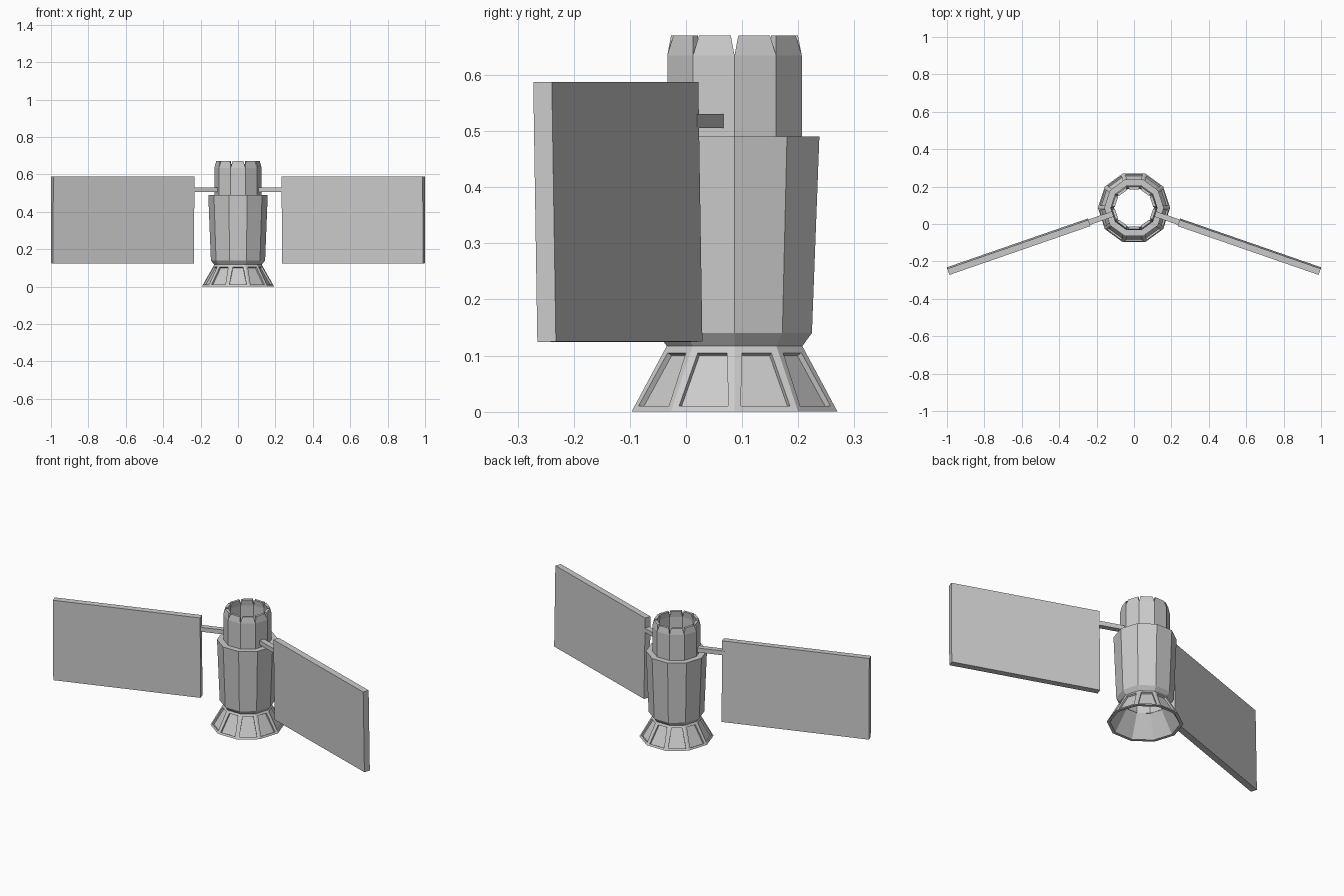
import bpy, bmesh
from math import sin, cos, pi, radians
from mathutils import Matrix, Vector

if "Cube" in bpy.data.objects:
    bpy.data.objects.remove(bpy.data.objects["Cube"])

SIDES = 10
AXIS_Y = 0.0865      # body axis sits behind the origin


def finish(bm, name):
    bmesh.ops.recalc_face_normals(bm, faces=bm.faces)
    mesh = bpy.data.meshes.new(name)
    bm.to_mesh(mesh)
    bm.free()
    obj = bpy.data.objects.new(name, mesh)
    bpy.context.collection.objects.link(obj)
    return obj


def polar(r, a, z):
    return Vector((r * cos(a), AXIS_Y + r * sin(a), z))


def ring_solid(profile):
    """Sweep a closed (radius, z) profile round the axis in flat sides."""
    bm = bmesh.new()
    rings = [[bm.verts.new(polar(r, 2 * pi * i / SIDES, z)) for r, z in profile]
             for i in range(SIDES)]
    n = len(profile)
    for i in range(SIDES):
        a, b = rings[i], rings[(i + 1) % SIDES]
        for j in range(n):
            k = (j + 1) % n
            bm.faces.new((a[j], b[j], b[k], a[k]))
    bmesh.ops.recalc_face_normals(bm, faces=bm.faces)
    return bm


# flared skirt with a recessed window in every outer face
bm = ring_solid([(0.193, 0), (0.127, 0.117), (0.109, 0.117), (0.176, 0)])
bm.normal_update()
outer = [f for f in bm.faces if f.normal.z > 0.1 and f.normal.z < 0.9
         and f.normal.dot(f.calc_center_median() - Vector((0, AXIS_Y, 0))) > 0]
bmesh.ops.inset_individual(bm, faces=outer, thickness=0.018)
bmesh.ops.inset_individual(bm, faces=outer, thickness=0.0005, depth=-0.010)
finish(bm, "flared_skirt")

# main body, slightly wider at the top
finish(ring_solid([(0.127, 0.117), (0.145, 0.14), (0.159, 0.49),
                   (0.107, 0.49), (0.107, 0.117)]), "main_body")

# upper tube
finish(ring_solid([(0.126, 0.49), (0.126, 0.635), (0.109, 0.635),
                   (0.109, 0.49)]), "upper_tube")

# tapered petals along the tube rim, split by V notches
bm = bmesh.new()
for i in range(SIDES):
    a, b = 2 * pi * i / SIDES, 2 * pi * (i + 1) / SIDES

    def level(r_out, r_in, z, gap):
        pts = []
        for r in (r_out, r_in):
            p, q = polar(r, a, z), polar(r, b, z)
            d = (q - p).normalized() * gap
            pts.append((p + d, q - d))
        (p0, q0), (p1, q1) = pts
        return [bm.verts.new(v) for v in (p0, q0, q1, p1)]

    low = level(0.126, 0.109, 0.635, 0)
    top = level(0.119, 0.104, 0.67, 0.007)
    bm.faces.new(low)
    bm.faces.new(top)
    for j in range(4):
        k = (j + 1) % 4
        bm.faces.new((low[j], low[k], top[k], top[j]))
finish(bm, "rim_petals")


def box(name, size, matrix):
    bm = bmesh.new()
    bmesh.ops.create_cube(bm, size=1)
    bmesh.ops.transform(bm, verts=bm.verts,
                        matrix=matrix @ Matrix.Diagonal((*size, 1)))
    return finish(bm, name)


# swept solar panels and their arms, one pair per side
for side, label in ((1, "right"), (-1, "left")):
    sweep = Matrix.Rotation(side * radians(-19.1), 4, 'Z')
    lean = Matrix.Rotation(radians(0.95), 4, 'X')
    place = Matrix.Translation((side * 0.617, -0.1215, 0.356))
    box(label + "_panel", (0.798, 0.035, 0.463), place @ sweep @ lean)
    place = Matrix.Translation((side * 0.181, 0.030, 0.518))
    box(label + "_arm", (0.15, 0.03, 0.025), place @ sweep)
